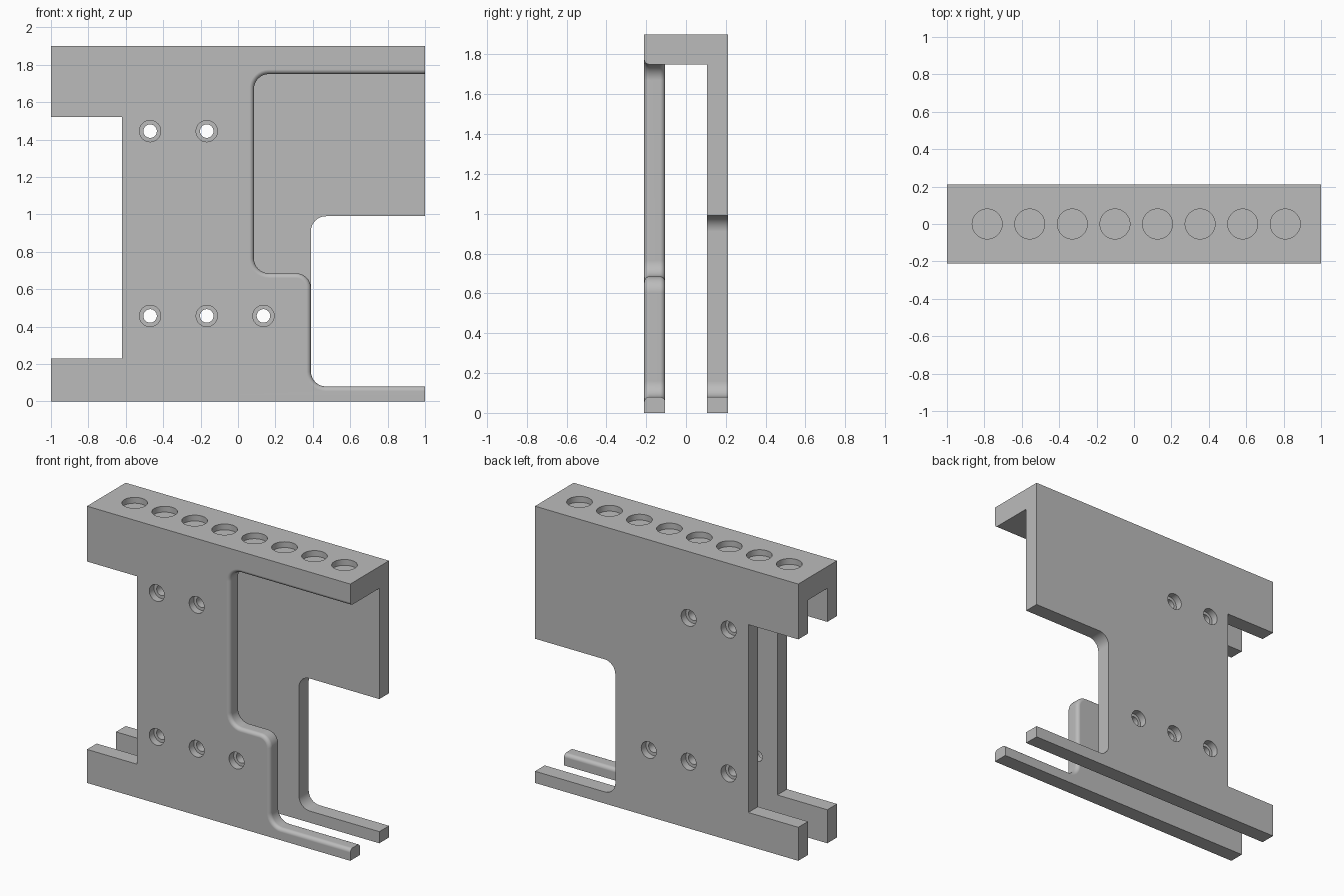
import bpy, bmesh, math
from mathutils import Vector, Matrix

cube = bpy.data.objects.get("Cube")
if cube:
    bpy.data.objects.remove(cube, do_unlink=True)

grey = bpy.data.materials.new("plain grey")
grey.use_nodes = True
colour = (0.5, 0.5, 0.5, 1)
grey.diffuse_color = colour
grey.node_tree.nodes["Principled BSDF"].inputs["Base Color"].default_value = colour

HEIGHT, HALF_DEPTH, WALL = 1.9, 0.21, 0.105
RADIUS, ROUND = 0.08, 0.025


def make_object(name, bm):
    bmesh.ops.recalc_face_normals(bm, faces=bm.faces[:])
    mesh = bpy.data.meshes.new(name)
    bm.to_mesh(mesh)
    bm.free()
    mesh.materials.append(grey)
    obj = bpy.data.objects.new(name, mesh)
    bpy.context.collection.objects.link(obj)
    return obj


def outline(corners, steps=8):
    """Points of a polygon; a corner with a third value is rounded by it."""
    pts = []
    for i, c in enumerate(corners):
        p = Vector(c[:2])
        if len(c) == 2:
            pts.append(p)
            continue
        r = c[2]
        a = (Vector(corners[i - 1][:2]) - p).normalized()
        b = (Vector(corners[(i + 1) % len(corners)][:2]) - p).normalized()
        centre = p + (a + b) * r
        for k in range(steps + 1):
            t = math.pi / 2 * k / steps
            pts.append(centre - b * r * math.cos(t) - a * r * math.sin(t))
    return pts


def plate(name, opening, y0, y1, rounded=False):
    corners = [(-1, 0), (1, 0), *opening, (1, HEIGHT), (-1, HEIGHT),
               (-1, 1.52), (-0.62, 1.52), (-0.62, 0.23), (-1, 0.23)]
    bm = bmesh.new()
    face = bm.faces.new([bm.verts.new((p.x, y0, p.y)) for p in outline(corners)])
    new = bmesh.ops.extrude_face_region(bm, geom=[face])["geom"]
    bmesh.ops.translate(bm, vec=(0, y1 - y0, 0),
                        verts=[v for v in new if isinstance(v, bmesh.types.BMVert)])
    if rounded:
        # soften both rims of the opening
        rim = []
        for e in bm.edges:
            a, b = e.verts[0].co, e.verts[1].co
            m = (a + b) / 2
            if abs(a.y - b.y) < 1e-4 and m.x > 0.05 and 0.07 < m.z < 1.76:
                rim.append(e)
        bmesh.ops.bevel(bm, geom=rim, offset=ROUND, segments=5,
                        profile=0.5, affect="EDGES")
    return make_object(name, bm)


def cylinders(name, centres, radius, depth, along_y=False):
    bm = bmesh.new()
    turn = Matrix.Rotation(math.pi / 2, 4, "X") if along_y else Matrix()
    for c in centres:
        bmesh.ops.create_cone(bm, cap_ends=True, segments=48, radius1=radius,
                              radius2=radius, depth=depth,
                              matrix=Matrix.Translation(c) @ turn)
    obj = make_object(name, bm)
    obj.hide_render = True
    return obj


def combine(target, other, operation):
    mod = target.modifiers.new(operation.title(), "BOOLEAN")
    mod.operation, mod.solver, mod.object = operation, "EXACT", other
    bpy.context.view_layer.objects.active = target
    bpy.ops.object.modifier_apply(modifier=mod.name)
    bpy.data.objects.remove(other, do_unlink=True)


# Front plate with the stepped opening, back plate with the lower opening
body = plate("bracket_body", [(1, 0.08), (0.39, 0.08, RADIUS), (0.39, 0.685, RADIUS),
                              (0.085, 0.685, RADIUS), (0.085, 1.75, RADIUS), (1, 1.75)],
             -HALF_DEPTH, -WALL, rounded=True)
back = plate("back_plate", [(1, 0.08), (0.39, 0.08, RADIUS),
                            (0.39, 0.99, RADIUS), (1, 0.99)], WALL, HALF_DEPTH)

# Top bar joining the plates
bm = bmesh.new()
bmesh.ops.create_cube(bm, size=1, matrix=Matrix.Translation((0, 0, 1.825))
                      @ Matrix.Diagonal((2, 0.31, 0.15, 1)))
bar = make_object("top_bar", bm)
combine(body, bar, "UNION")
combine(body, back, "UNION")

# Shallow round pockets along the top
pockets = [(-0.785 + 0.2277 * i, 0, HEIGHT) for i in range(8)]
combine(body, cylinders("pocket_cutter", pockets, 0.08, 0.08), "DIFFERENCE")

# Counterbored screw holes through both plates
holes = [(x, z) for x, z in ((-0.47, 1.445), (-0.167, 1.445), (-0.47, 0.457),
                             (-0.167, 0.457), (0.136, 0.457))]
combine(body, cylinders("hole_cutter", [(x, 0, z) for x, z in holes],
                        0.036, 0.6, True), "DIFFERENCE")
combine(body, cylinders("counterbore_cutter",
                        [(x, s * HALF_DEPTH, z) for x, z in holes for s in (-1, 1)],
                        0.057, 0.1, True), "DIFFERENCE")

# Smooth the curved faces, keep flat faces flat
bpy.ops.object.select_all(action="DESELECT")
body.select_set(True)
bpy.context.view_layer.objects.active = body
bpy.ops.object.shade_smooth_by_angle(angle=math.radians(30))
weighted = body.modifiers.new("Weighted Normals", "WEIGHTED_NORMAL")
weighted.keep_sharp = True
